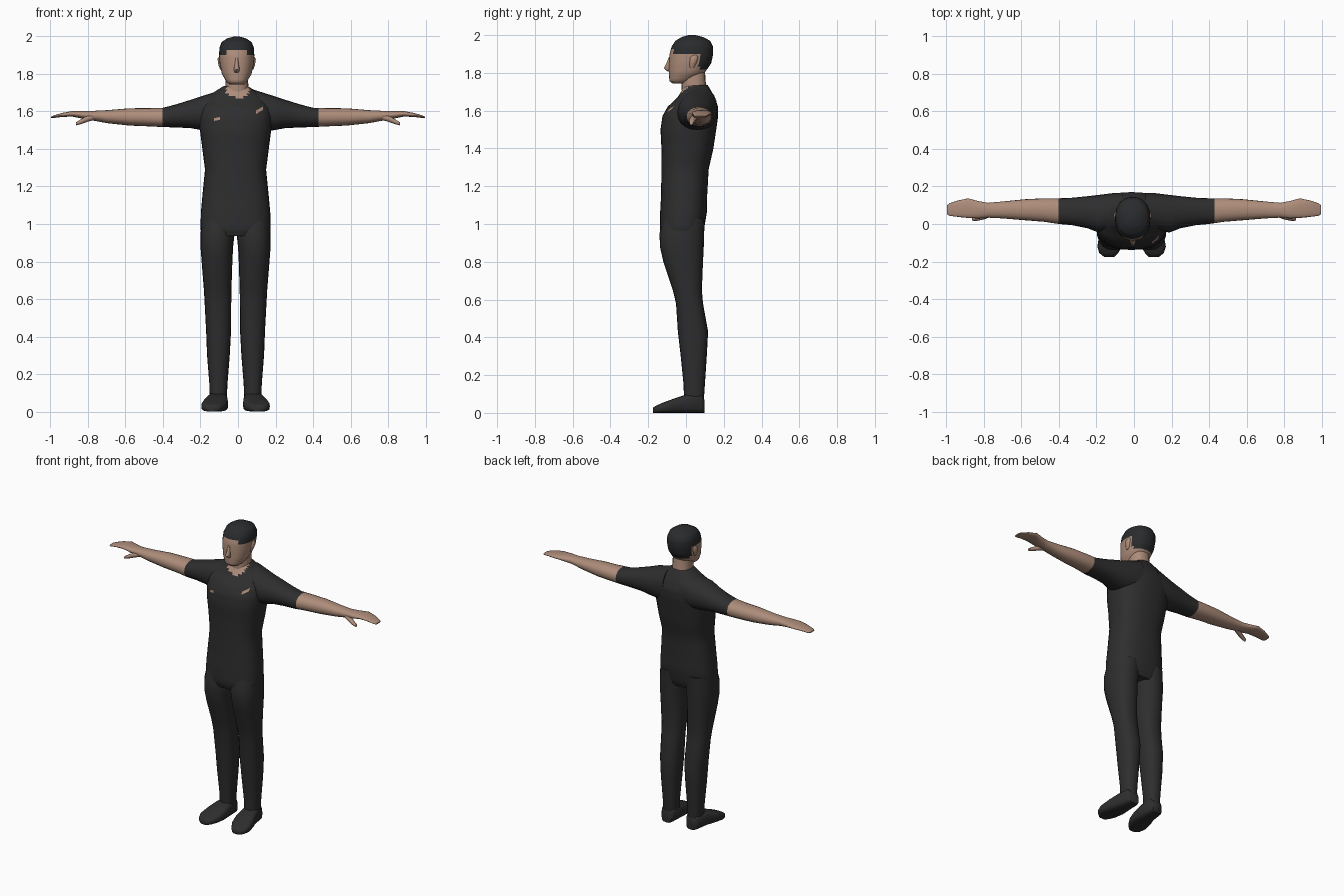
import bpy, bmesh, math
from mathutils import Vector
from mathutils.bvhtree import BVHTree


def material(name, rgb):
    m = bpy.data.materials.new(name)
    m.diffuse_color = (*rgb, 1)
    return m


SKIN = material("skin", (0.42, 0.265, 0.195))
CLOTH = material("dark cloth", (0.027, 0.027, 0.028))
HAIR = material("black hair", (0.023, 0.024, 0.026))


def finish(name, bm, mats, rule=None, angle=60):
    bmesh.ops.recalc_face_normals(bm, faces=bm.faces)
    me = bpy.data.meshes.new(name)
    if rule:
        for f in bm.faces:
            f.material_index = rule(f.calc_center_median())
    bm.to_mesh(me)
    bm.free()
    for m in mats:
        me.materials.append(m)
    ob = bpy.data.objects.new(name, me)
    bpy.context.collection.objects.link(ob)
    bpy.ops.object.select_all(action='DESELECT')
    ob.select_set(True)
    bpy.context.view_layer.objects.active = ob
    bpy.ops.object.shade_smooth_by_angle(angle=math.radians(angle))
    return ob


def sample(secs, t):
    """Section of a loft at position t."""
    for p, q in zip(secs, secs[1:]):
        if min(p[0], q[0]) <= t <= max(p[0], q[0]):
            k = (t - p[0]) / (q[0] - p[0])
            return tuple(u + (v - u) * k for u, v in zip(p, q))


def refine(secs, steps):
    out = [secs[0]]
    for p, q in zip(secs, secs[1:]):
        out += [tuple(u + (v - u) * i / steps for u, v in zip(p, q))
                for i in range(1, steps + 1)]
    return out


def loft(name, axis, secs, mats, n=20, power=2.3, flip=None, rule=None):
    """Rounded sections (t, a0, a1, b0, b1) skinned along an axis."""
    bm = bmesh.new()
    rings = []
    for t, a0, a1, b0, b1 in secs:
        ring = []
        for i in range(n):
            w = 2 * math.pi * i / n
            c, s = math.cos(w), math.sin(w)
            a = (a0 + a1) / 2 + (a1 - a0) / 2 * math.copysign(abs(c) ** (2 / power), c)
            b = (b0 + b1) / 2 + (b1 - b0) / 2 * math.copysign(abs(s) ** (2 / power), s)
            co = {'x': (t, a, b), 'y': (a, t, b), 'z': (a, b, t)}[axis]
            if flip is not None:
                co = (2 * flip - co[0], co[1], co[2])
            ring.append(bm.verts.new(co))
        rings.append(ring)
    for r, q in zip(rings, rings[1:]):
        for i in range(n):
            j = (i + 1) % n
            bm.faces.new((r[i], r[j], q[j], q[i]))
    bm.faces.new(rings[0])
    bm.faces.new(rings[-1])
    return finish(name, bm, mats, rule)


# Torso, with a scooped neckline
CX = -0.013
torso_secs = [(z, CX - h, CX + h, f, b) for z, h, f, b in (
    (0.935, 0.17, -0.125, 0.08), (0.97, 0.187, -0.138, 0.095), (1.06, 0.185, -0.137, 0.11),
    (1.15, 0.177, -0.132, 0.112), (1.29, 0.163, -0.13, 0.12), (1.4, 0.177, -0.13, 0.145),
    (1.5, 0.19, -0.135, 0.16), (1.57, 0.195, -0.125, 0.17), (1.62, 0.19, -0.098, 0.17),
    (1.67, 0.16, -0.045, 0.152), (1.71, 0.105, -0.02, 0.13), (1.735, 0.065, -0.012, 0.115))]
torso = loft("torso", 'z', refine(torso_secs, 3), [CLOTH, SKIN], 32, 2.5,
             rule=lambda c: int(c.z > 1.665 + 0.04 * abs(c.x) / 0.06 and c.y < 0.03 and abs(c.x) < 0.062))

# Small light patches on the chest, laid on the surface
tm = torso.data
tree = BVHTree.FromPolygons([v.co for v in tm.vertices], [p.vertices[:] for p in tm.polygons])
for name, px, pz, w, h, slope in (("left_chest_patch", -0.113, 1.56, 0.032, 0.015, 0.2),
                                  ("right_chest_patch", 0.115, 1.607, 0.036, 0.018, 0.6)):
    bm = bmesh.new()
    grid = []
    for i in range(4):
        for j in range(3):
            u, v = i / 3 - 0.5, j / 2 - 0.5
            x, z = px + u * w, pz + v * h + u * w * slope
            hit = tree.ray_cast(Vector((x, -1, z)), Vector((0, 1, 0)))[0]
            grid.append(bm.verts.new(hit + Vector((0, -0.004, 0))))
    for i in range(3):
        for j in range(2):
            k = i * 3 + j
            bm.faces.new((grid[k], grid[k + 3], grid[k + 4], grid[k + 1]))
    finish(name, bm, [SKIN])

# Neck
loft("neck", 'z', [(z, -0.006 - h, -0.006 + h, f, b) for z, h, f, b in (
    (1.64, 0.07, -0.02, 0.12), (1.7, 0.064, -0.022, 0.115),
    (1.76, 0.06, -0.025, 0.103), (1.84, 0.06, -0.02, 0.1))], [SKIN])

# Head: hair is chosen by a hairline that drops behind the ears
HX = -0.007


def hairline(c):
    line = 1.928 if c.y < -0.04 and abs(c.x - HX) < 0.06 else 1.905 if c.y < 0.068 else 1.812
    return int(c.z > line)


head_secs = [(z, HX - h, HX + h, f, b) for z, h, f, b in (
    (1.743, 0.035, -0.07, 0.0), (1.757, 0.054, -0.088, 0.03), (1.8, 0.079, -0.09, 0.098),
    (1.85, 0.09, -0.09, 0.133), (1.9, 0.094, -0.087, 0.144), (1.94, 0.092, -0.076, 0.143),
    (1.97, 0.08, -0.056, 0.128), (1.99, 0.05, -0.022, 0.09), (2.0, 0.014, 0.012, 0.05))]
loft("head", 'z', refine(head_secs, 3), [SKIN, HAIR], 32, 2.25, rule=hairline)

# Nose and ears
loft("nose", 'z', [(1.808, HX - 0.012, HX + 0.012, -0.098, -0.07),
                   (1.824, HX - 0.016, HX + 0.016, -0.117, -0.07),
                   (1.85, HX - 0.011, HX + 0.011, -0.104, -0.07),
                   (1.885, HX - 0.008, HX + 0.008, -0.09, -0.07)], [SKIN], 8, 2)
for side, flip in (("left", HX), ("right", None)):
    loft(side + "_ear", 'z', [(z, HX + 0.075, HX + 0.075 + w, y0, y1) for z, w, y0, y1 in (
        (1.825, 0.014, 0.02, 0.04), (1.85, 0.023, 0.018, 0.055),
        (1.88, 0.027, 0.02, 0.065), (1.895, 0.018, 0.03, 0.06))], [SKIN], 10, 2, flip)

# Arms: shoulder and sleeve up to the hem, then forearm and hand
arm_secs = [
    (0.06, -0.02, 0.165, 1.5, 1.725), (0.11, -0.035, 0.165, 1.495, 1.708),
    (0.19, -0.045, 0.155, 1.5, 1.683),
    (0.25, -0.022, 0.148, 1.511, 1.663), (0.33, -0.006, 0.14, 1.515, 1.638),
    (0.4, 0.0, 0.137, 1.517, 1.62), (0.48, 0.012, 0.137, 1.521, 1.618),
    (0.58, 0.02, 0.132, 1.525, 1.617), (0.7, 0.03, 0.12, 1.538, 1.607),
    (0.78, 0.034, 0.113, 1.553, 1.603), (0.83, 0.03, 0.122, 1.562, 1.603),
    (0.885, 0.032, 0.137, 1.573, 1.602), (0.94, 0.038, 0.125, 1.571, 1.592),
    (0.985, 0.044, 0.11, 1.565, 1.578), (0.997, 0.052, 0.1, 1.566, 1.573)]
thumb_secs = [(0.76, 0.04, 0.08, 1.555, 1.59), (0.80, 0.024, 0.06, 1.545, 1.58),
              (0.84, 0.016, 0.045, 1.531, 1.558), (0.865, 0.018, 0.038, 1.525, 1.542)]
for side, flip, hem in (("left", 0, 0.403), ("right", None, 0.43)):
    cut = sample(arm_secs, hem)
    loft(side + "_sleeve", 'x', [s for s in arm_secs if s[0] < hem] + [cut], [CLOTH], 20, 2.2, flip)
    loft(side + "_forearm_and_hand", 'x', [cut] + [s for s in arm_secs if s[0] > hem],
         [SKIN], 20, 2.2, flip)
    loft(side + "_thumb", 'x', thumb_secs, [SKIN], 10, 2, flip)

# Trouser legs and shoes
leg_secs = [
    (1.03, -0.19, -0.02, -0.12, 0.1), (0.95, -0.2, -0.018, -0.14, 0.096),
    (0.88, -0.2, -0.026, -0.138, 0.094), (0.8, -0.194, -0.03, -0.12, 0.09),
    (0.65, -0.182, -0.035, -0.07, 0.084), (0.58, -0.178, -0.036, -0.053, 0.09),
    (0.43, -0.17, -0.037, -0.043, 0.117), (0.3, -0.165, -0.044, -0.028, 0.11),
    (0.15, -0.153, -0.056, -0.013, 0.1), (0.06, -0.15, -0.06, -0.01, 0.094)]
shoe_secs = [
    (0.097, -0.14, -0.07, 0, 0.07), (0.08, -0.152, -0.06, 0, 0.1),
    (0.0, -0.165, -0.055, 0, 0.097), (-0.06, -0.185, -0.052, 0, 0.077),
    (-0.12, -0.196, -0.064, 0, 0.055), (-0.155, -0.185, -0.085, 0, 0.04),
    (-0.175, -0.16, -0.105, 0, 0.028)]
for side, flip in (("left", None), ("right", CX)):
    loft(side + "_leg", 'z', leg_secs, [CLOTH], 20, 2.3, flip)
    loft(side + "_shoe", 'y', shoe_secs, [CLOTH], 16, 3.5, flip)
